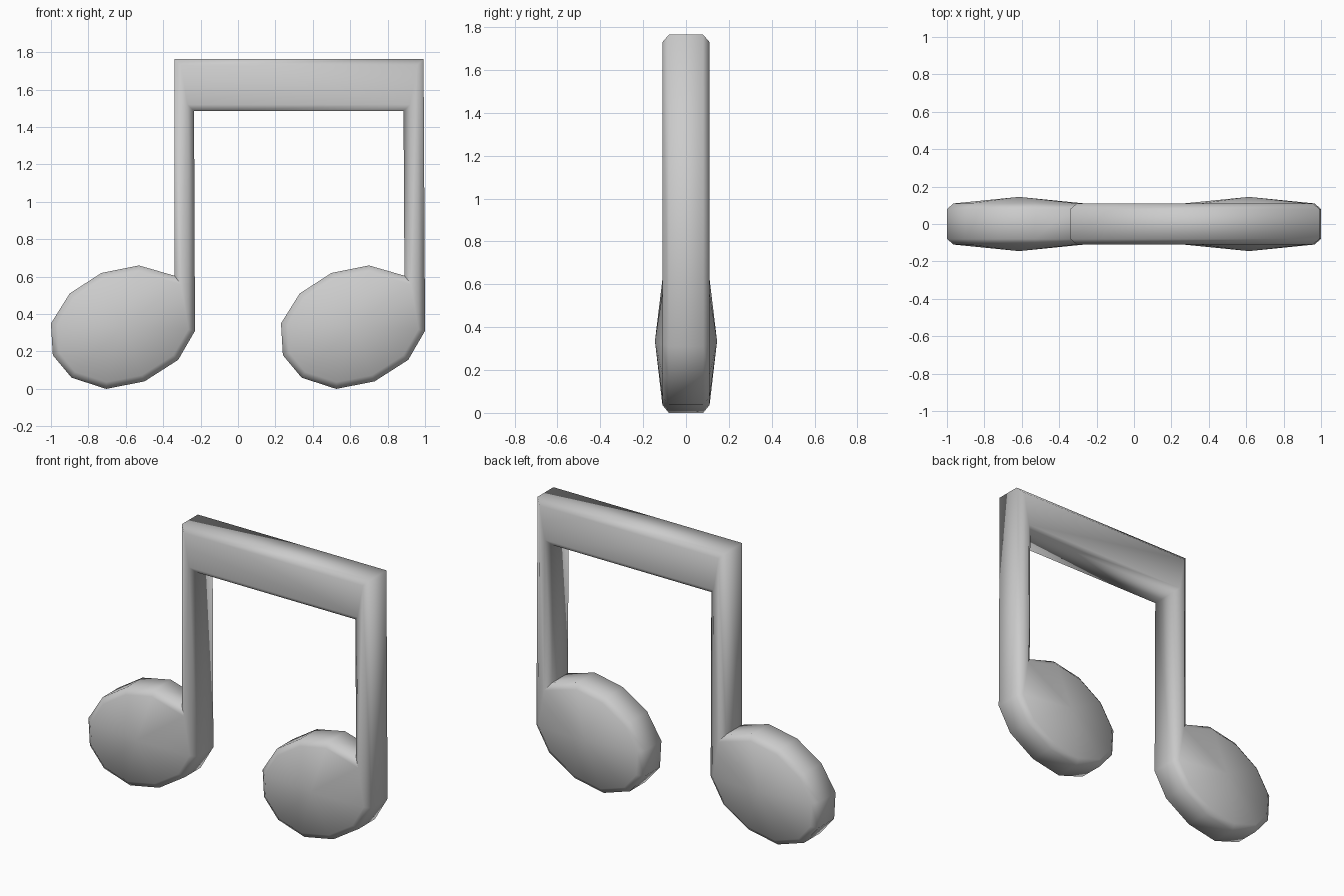
import bpy, bmesh, math
from mathutils import Vector

if "Cube" in bpy.data.objects:
    bpy.data.objects.remove(bpy.data.objects["Cube"])

SIDE, FACE, DOME, INSET = 0.08, 0.11, 0.145, 0.035
SHIFT = 1.23  # spacing between the two note heads

# Note head outline in (x, z), from the stem's outer foot round to its inner foot
head = [(-0.23, 0.31), (-0.32, 0.155), (-0.50, 0.04), (-0.705, 0.0),
        (-0.89, 0.06), (-0.99, 0.18), (-1.0, 0.35), (-0.90, 0.51),
        (-0.73, 0.62), (-0.53, 0.66), (-0.34, 0.605)]
n = len(head)

# Whole silhouette, clockwise: left head, beam top, right head, beam underside
outline = (head + [(-0.34, 1.765), (0.992, 1.765)]
           + [(x + SHIFT, z) for x, z in head]
           + [(0.885, 1.485), (-0.235, 1.485)])
pts = [Vector(p) for p in outline]
N = len(pts)


def inset(points, d):
    """Mitred inward offset of a clockwise outline."""
    result = []
    for i, p in enumerate(points):
        a = (p - points[i - 1]).normalized()
        b = (points[(i + 1) % len(points)] - p).normalized()
        na, nb = Vector((a.y, -a.x)), Vector((b.y, -b.x))
        result.append(p + (na + nb) * d / (1 + na.dot(nb)))
    return result


bm = bmesh.new()


def ring(points, y):
    return [bm.verts.new((p.x, y, p.y)) for p in points]


inner = inset(pts, INSET)
rings = [ring(inner, -FACE), ring(pts, -SIDE), ring(pts, SIDE), ring(inner, FACE)]

# Edge band with chamfers
for r0, r1 in zip(rings, rings[1:]):
    for i in range(N):
        j = (i + 1) % N
        bm.faces.new((r0[i], r0[j], r1[j], r1[i]))

# Front and back: domed heads, flat stems and beam
tl, tr, rh, ir, il = n, n + 1, n + 2, N - 2, N - 1
for r, y in ((rings[0], -DOME), (rings[3], DOME)):
    for start, cx in ((0, -0.615), (rh, -0.615 + SHIFT)):
        peak = bm.verts.new((cx, y, 0.335))
        loop = r[start:start + n]
        for i in range(n):
            bm.faces.new((peak, loop[i], loop[(i + 1) % n]))
    for quad in ((n - 1, tl, il, 0), (tl, tr, ir, il), (tr, rh, rh + n - 1, ir)):
        bm.faces.new([r[k] for k in quad])

bmesh.ops.recalc_face_normals(bm, faces=bm.faces)
mesh = bpy.data.meshes.new("beamed_notes")
bm.to_mesh(mesh)
bm.free()
obj = bpy.data.objects.new("beamed_notes", mesh)
bpy.context.collection.objects.link(obj)
bpy.context.view_layer.objects.active = obj
obj.select_set(True)
bpy.ops.object.shade_smooth_by_angle(angle=math.radians(60))
